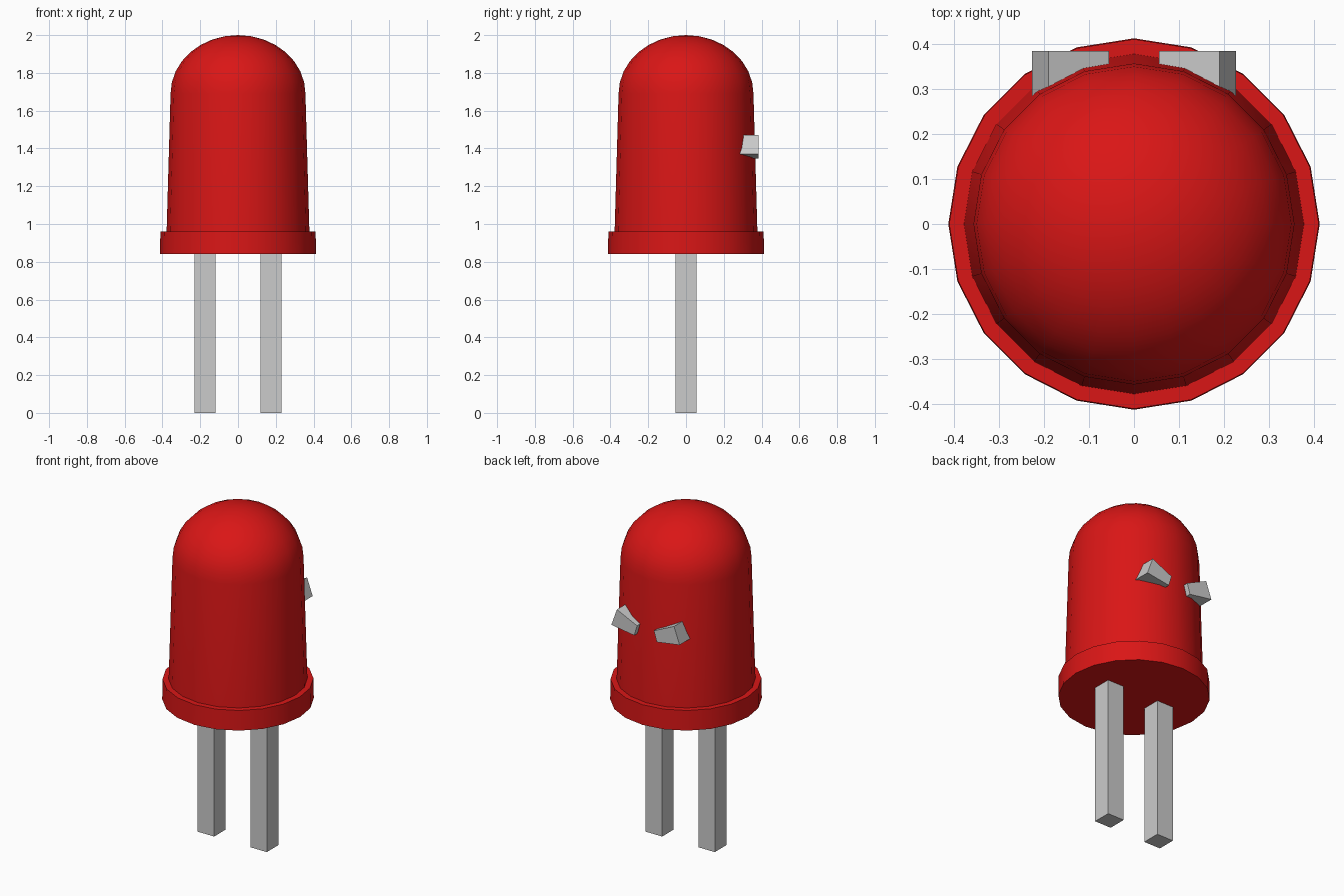
import bpy, bmesh
from math import sin, cos, pi

if "Cube" in bpy.data.objects:
    bpy.data.objects.remove(bpy.data.objects["Cube"])

SIDES = 20


def add_mesh(name, bm):
    bmesh.ops.recalc_face_normals(bm, faces=bm.faces)
    mesh = bpy.data.meshes.new(name)
    bm.to_mesh(mesh)
    bm.free()
    obj = bpy.data.objects.new(name, mesh)
    bpy.context.collection.objects.link(obj)
    return obj


def lathe(name, profile):
    """Revolve (radius, z) points about z; radius 0 becomes a pole."""
    bm = bmesh.new()
    rings = []
    for r, z in profile:
        n = SIDES if r > 0 else 1
        rings.append([bm.verts.new((r * cos(2 * pi * i / SIDES), r * sin(2 * pi * i / SIDES), z))
                      for i in range(n)])
    bm.faces.new(rings[0])
    for a, b in zip(rings, rings[1:]):
        for i in range(SIDES):
            j = (i + 1) % SIDES
            if len(b) == 1:
                bm.faces.new((a[i], a[j], b[0]))
            else:
                bm.faces.new((a[i], a[j], b[j], b[i]))
    return add_mesh(name, bm)


def prism(name, outline, y0, y1):
    """Extrude an (x, z) outline along y."""
    bm = bmesh.new()
    face = bm.faces.new([bm.verts.new((x, y0, z)) for x, z in outline])
    out = bmesh.ops.extrude_face_region(bm, geom=[face])["geom"]
    verts = [v for v in out if isinstance(v, bmesh.types.BMVert)]
    bmesh.ops.translate(bm, verts=verts, vec=(0, y1 - y0, 0))
    return add_mesh(name, bm)


# Red lens: flange, tapering barrel and dome
dome = [(0.357 * cos(t * pi / 16), 1.69 + 0.31 * sin(t * pi / 16)) for t in range(8)]
lens = lathe("lens", [(0.413, 0.84), (0.411, 0.96), (0.378, 0.96)] + dome + [(0, 2.0)])
red = bpy.data.materials.new("red")
red.diffuse_color = (0.7, 0.008, 0.008, 1)
red.use_nodes = True
red.node_tree.nodes["Principled BSDF"].inputs["Base Color"].default_value = red.diffuse_color
lens.data.materials.append(red)
lens.select_set(True)
bpy.context.view_layer.objects.active = lens
bpy.ops.object.shade_smooth_by_angle(angle=0.7)

# Square leads and the wedge tips poking out of the back
leg = [(0.12, 0), (0.23, 0), (0.23, 0.88), (0.12, 0.88)]
tip = [(0.19, 1.472), (0.227, 1.37), (0.075, 1.347), (0.056, 1.41)]
for side, s in (("left", -1), ("right", 1)):
    prism(side + "_lead", [(s * x, z) for x, z in leg], -0.055, 0.055)
    prism(side + "_lead_tip", [(s * x, z) for x, z in tip], 0.275, 0.385)

# Centre the whole model front to back on its flange
